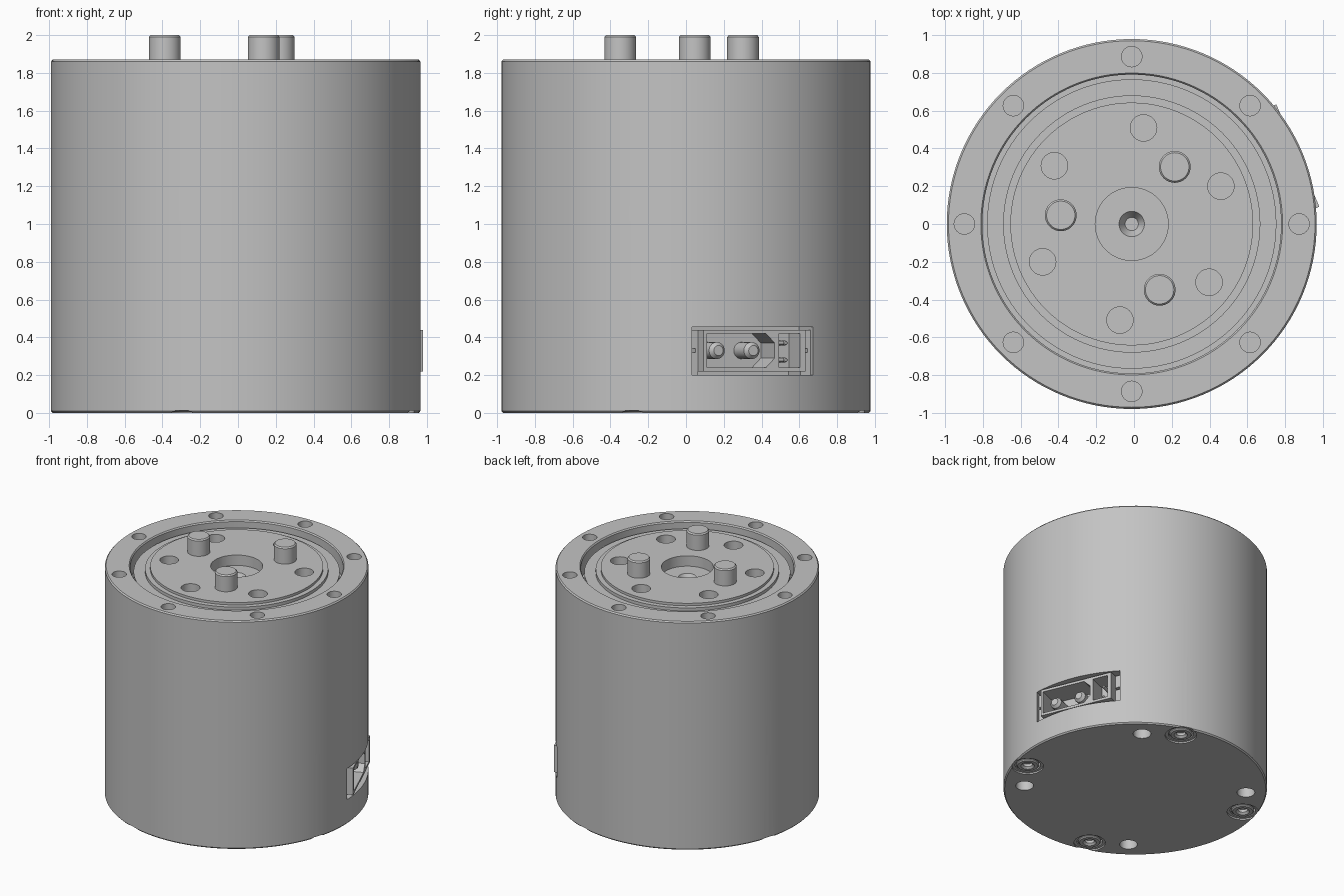
import bpy, bmesh
from math import cos, sin, pi, radians
from mathutils import Matrix, Vector

cube = bpy.data.objects.get("Cube")
if cube:
    bpy.data.objects.remove(cube, do_unlink=True)

grey = bpy.data.materials.new("plain grey")
grey.use_nodes = True
grey.diffuse_color = (0.55, 0.55, 0.55, 1)
grey.node_tree.nodes["Principled BSDF"].inputs["Base Color"].default_value = (0.55, 0.55, 0.55, 1)

CENTRE = Matrix.Translation((-0.012, 0, 0))
SOCKET_TURN = Matrix.Rotation(radians(22.8), 4, 'Z')


def lathe(bm, profile, at=(0, 0), segs=48):
    """Revolve (radius, z) points about a vertical axis; both ends lie on the axis."""
    rings = []
    for r, z in profile:
        n = 1 if r == 0 else segs
        rings.append([bm.verts.new((at[0] + r * cos(2 * pi * i / segs),
                                    at[1] + r * sin(2 * pi * i / segs), z)) for i in range(n)])
    for a, b in zip(rings, rings[1:]):
        for i in range(segs):
            j = (i + 1) % segs
            quad = [a[i % len(a)], a[j % len(a)], b[j % len(b)], b[i % len(b)]]
            bm.faces.new(list(dict.fromkeys(quad)))


def rod(bm, r, z0, z1, at=(0, 0), segs=32):
    lathe(bm, [(0, z0), (r, z0), (r, z1), (0, z1)], at, segs)


def prism(bm, outline, x0, x1):
    """Extrude a (y, z) outline along x."""
    a, b = ([bm.verts.new((x, y, z)) for y, z in outline] for x in (x0, x1))
    bm.faces.new(a)
    bm.faces.new(b)
    for i in range(len(a)):
        j = (i + 1) % len(a)
        bm.faces.new((a[i], a[j], b[j], b[i]))


def rect(y0, y1, z0, z1):
    return [(y0, z0), (y1, z0), (y1, z1), (y0, z1)]


def polar(r, start, count):
    return [(r * cos(radians(start) + 2 * pi * i / count),
             r * sin(radians(start) + 2 * pi * i / count)) for i in range(count)]


def make(name, bm):
    bmesh.ops.recalc_face_normals(bm, faces=bm.faces)
    mesh = bpy.data.meshes.new(name)
    bm.to_mesh(mesh)
    bm.free()
    mesh.materials.append(grey)
    obj = bpy.data.objects.new(name, mesh)
    bpy.context.collection.objects.link(obj)
    return obj


def select(obj):
    bpy.ops.object.select_all(action='DESELECT')
    obj.select_set(True)
    bpy.context.view_layer.objects.active = obj


def cut(obj, bm):
    cutter = make("cutter", bm)
    cutter.hide_render = True
    mod = obj.modifiers.new("cut", 'BOOLEAN')
    mod.operation, mod.solver, mod.object = 'DIFFERENCE', 'EXACT', cutter
    select(obj)
    bpy.ops.object.modifier_apply(modifier=mod.name)
    bpy.data.objects.remove(cutter, do_unlink=True)


def finish(obj, turn=Matrix()):
    obj.data.transform(CENTRE @ turn)
    select(obj)
    bpy.ops.object.shade_smooth_by_angle(angle=radians(30))


# Outer casing with an open top well
bm = bmesh.new()
lathe(bm, [(0, 0), (0.969, 0), (0.978, 0.01), (0.978, 1.86), (0.969, 1.87), (0.798, 1.87),
           (0.79, 1.86), (0.79, 1.72), (0, 1.72)], segs=128)
casing = make("casing", bm)

screw_spots = polar(0.867, -17, 4)
bm = bmesh.new()
for p in polar(0.885, 0, 8):            # rim holes
    rod(bm, 0.054, 1.72, 1.95, p)
for p in polar(0.823, 53.5, 4):         # underside mounting holes
    rod(bm, 0.066, -0.1, 0.16, p)
for p in screw_spots:                   # stepped screw recesses
    lathe(bm, [(0, -0.1), (0.117, -0.1), (0.117, 0.012), (0.094, 0.012), (0.094, 0.05), (0, 0.05)], p, 32)
cut(casing, bm)
bm = bmesh.new()                        # side slot for the connector
prism(bm, rect(-0.35, 0.345, 0.2, 0.455), 0.72, 1.1)
bm.transform(SOCKET_TURN)
cut(casing, bm)
finish(casing)

# Stepped rotor disc
bm = bmesh.new()
lathe(bm, [(0, 1.71), (0.765, 1.71), (0.765, 1.82), (0.68, 1.82), (0.68, 1.845), (0.642, 1.845),
           (0.642, 1.865), (0, 1.865)], segs=96)
disc = make("rotor_disc", bm)
bm = bmesh.new()
lathe(bm, [(0, 1.725), (0.035, 1.725), (0.067, 1.78), (0.193, 1.78), (0.193, 1.95), (0, 1.95)])
for p in polar(0.512, 23, 6):
    rod(bm, 0.07, 1.74, 1.95, p)
cut(disc, bm)
finish(disc)

# Drive pins
for k, p in enumerate(polar(0.378, 53, 3)):
    bm = bmesh.new()
    lathe(bm, [(0, 1.8), (0.084, 1.8), (0.084, 1.99), (0.075, 2), (0, 2)], p, 40)
    finish(make(f"drive_pin_{k + 1}", bm))

# Underside screws with dished heads
for k, p in enumerate(screw_spots):
    bm = bmesh.new()
    lathe(bm, [(0, 0.052), (0.085, 0.052), (0.085, 0.012), (0.075, 0.004), (0.05, 0.004),
               (0.035, 0.018), (0.035, 0.04), (0, 0.04)], p, 32)
    finish(make(f"screw_{k + 1}", bm))

# Connector housing with a large keyed cavity and a small one
bm = bmesh.new()
prism(bm, rect(-0.3, 0.287, 0.22, 0.44), 0.7, 0.95)
housing = make("connector_housing", bm)
bm = bmesh.new()
prism(bm, [(-0.28, 0.24), (0.06, 0.24), (0.11, 0.29), (0.11, 0.37), (0.06, 0.42), (-0.28, 0.42)], 0.76, 1.1)
prism(bm, rect(0.135, 0.255, 0.24, 0.42), 0.8, 1.1)
cut(housing, bm)
finish(housing, SOCKET_TURN)

# Ears on both ends of the connector
for name, y0, y1 in (("right_ear", -0.349, -0.3), ("left_ear", 0.287, 0.344)):
    bm = bmesh.new()
    prism(bm, rect(y0, y1, 0.201, 0.44), 0.71, 0.88)
    ear = make(name, bm)
    bm = bmesh.new()
    prism(bm, rect(y0 - 0.01, y1 - 0.015, 0.32, 0.34), 0.8, 1)
    cut(ear, bm)
    finish(ear, SOCKET_TURN)

# Contact barrels and thin signal pins, pointing outwards
contacts = [("power_contact", y, 0.33, 0.045, 0.75, 0.92) for y in (-0.2, 0)]
contacts += [("signal_pin", 0.195, z, 0.012, 0.79, 0.9) for z in (0.28, 0.37)]
for k, (name, y, z, r, x0, x1) in enumerate(contacts):
    bm = bmesh.new()
    lathe(bm, [(0, x0), (r, x0), (r, x1 - r / 2), (r * 0.6, x1), (0, x1)], segs=20)
    bm.transform(Matrix.Translation((0, y, z)) @ Matrix.Rotation(pi / 2, 4, 'Y'))
    finish(make(f"{name}_{k + 1}", bm), SOCKET_TURN)
